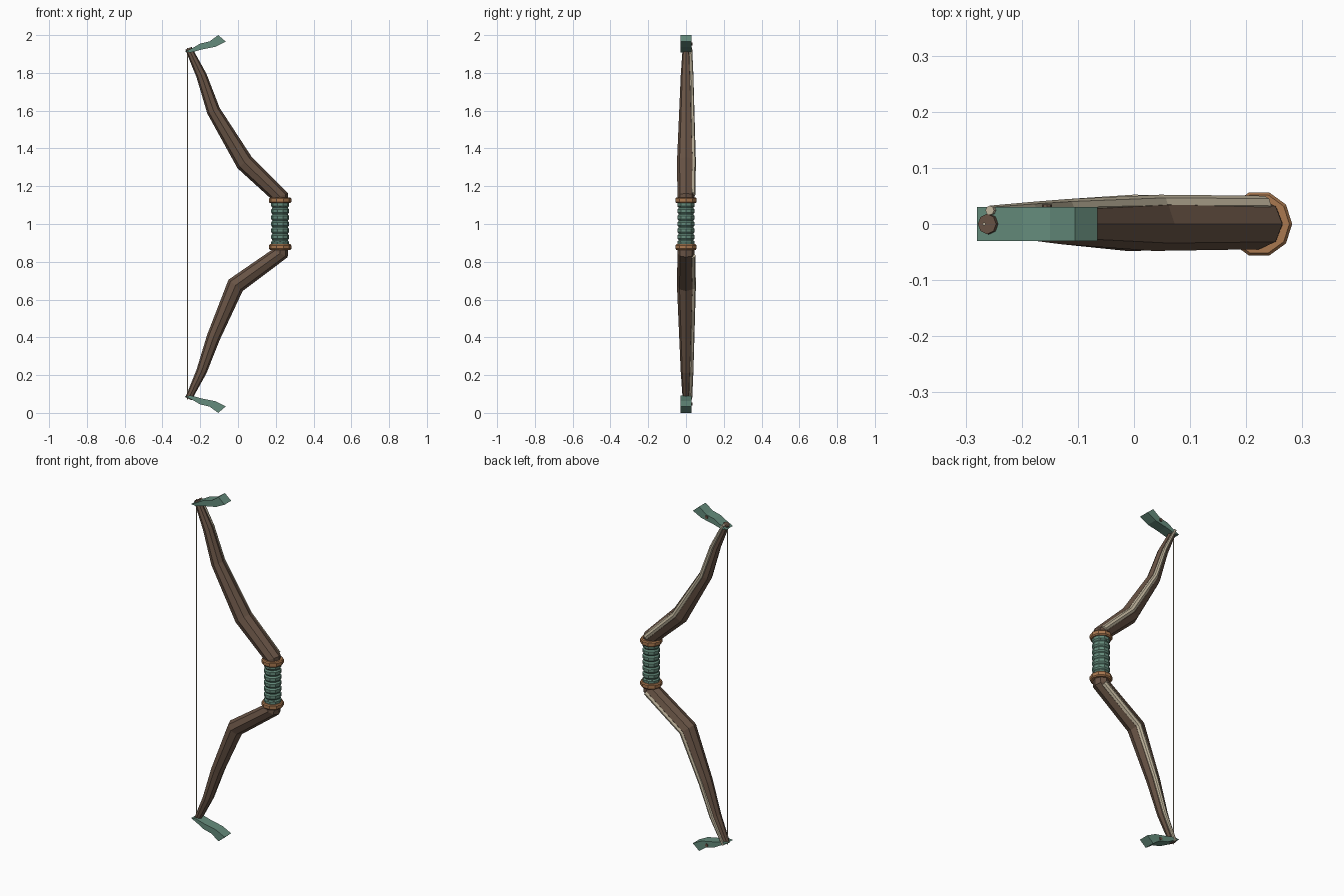
import bpy
import bmesh
import math
from mathutils import Vector

cube = bpy.data.objects.get("Cube")
if cube:
    bpy.data.objects.remove(cube, do_unlink=True)


def material(name, rgb):
    m = bpy.data.materials.new(name)
    m.use_nodes = True
    m.diffuse_color = (*rgb, 1)
    m.node_tree.nodes["Principled BSDF"].inputs["Base Color"].default_value = (*rgb, 1)
    return m


WOOD = material("dark wood", (0.14, 0.088, 0.06))
TEAL = material("teal wrap", (0.13, 0.26, 0.20))
BRONZE = material("bronze", (0.40, 0.19, 0.08))
CREAM = material("cream inlay", (0.55, 0.48, 0.35))


def finish(bm, name, mat):
    bmesh.ops.recalc_face_normals(bm, faces=bm.faces)
    mesh = bpy.data.meshes.new(name)
    bm.to_mesh(mesh)
    bm.free()
    mesh.materials.append(mat)
    ob = bpy.data.objects.new(name, mesh)
    bpy.context.collection.objects.link(ob)
    return ob


def tube(name, path, radii, sides, mat, shift=None):
    """Tapered tube along an x-z path; shift lists (outward, back) offsets per point."""
    pts = [Vector((x, 0, z)) for x, z in path]
    back = Vector((0, 1, 0))
    bm = bmesh.new()
    rings = []
    for i, p in enumerate(pts):
        before = (p - pts[i - 1]).normalized() if i else Vector()
        after = (pts[i + 1] - p).normalized() if i < len(pts) - 1 else Vector()
        t = (before + after).normalized()
        out = Vector((abs(t.z), 0, -t.x * math.copysign(1, t.z)))
        c = p.copy()
        if shift:
            c += out * shift[i][0] + back * shift[i][1]
        ring = []
        for k in range(sides):
            a = math.tau * k / sides
            ring.append(bm.verts.new(c + radii[i] * (out * math.cos(a) + back * math.sin(a))))
        rings.append(ring)
    for r0, r1 in zip(rings, rings[1:]):
        for k in range(sides):
            j = (k + 1) % sides
            bm.faces.new((r0[k], r0[j], r1[j], r1[k]))
    bm.faces.new(rings[0])
    bm.faces.new(rings[-1])
    return finish(bm, name, mat)


def plate(name, outline, half, mat):
    """Flat x-z outline extruded through y."""
    bm = bmesh.new()
    face = bm.faces.new([bm.verts.new((x, -half, z)) for x, z in outline])
    grown = bmesh.ops.extrude_face_region(bm, geom=[face])["geom"]
    verts = [v for v in grown if isinstance(v, bmesh.types.BMVert)]
    bmesh.ops.translate(bm, verts=verts, vec=(0, 2 * half, 0))
    return finish(bm, name, mat)


GRIP_X = 0.223

# Limbs with a raised inlay strip along the outer back edge
radii = [0.044, 0.045, 0.048, 0.036, 0.028, 0.018]
limbs = {
    "upper": [(GRIP_X, 1.09), (GRIP_X, 1.145), (0.035, 1.325), (-0.13, 1.6),
              (-0.193, 1.785), (-0.262, 1.93)],
    "lower": [(GRIP_X, 0.91), (GRIP_X, 0.845), (-0.013, 0.675), (-0.13, 0.4),
              (-0.193, 0.22), (-0.262, 0.075)],
}
for side, path in limbs.items():
    tube(side + "_limb", path, radii, 8, WOOD)
    inlay_radii = [0.1 * r + 0.25 * r + 0.002 for r in radii[1:]]
    shift = [(0.3 * r, 0.3 * r + 0.019) for r in radii[1:]]
    tube(side + "_inlay", path[1:], inlay_radii, 8, CREAM, shift)

# Grip wrapped in rounded bands
bands = 7
bottom, top = 0.88, 1.12
step = (top - bottom) / bands
grip_path, grip_radii = [], []
for b in range(bands):
    for f, r in ((0.02, 0.041), (0.25, 0.047), (0.75, 0.047), (0.98, 0.041)):
        grip_path.append((GRIP_X, bottom + (b + f) * step))
        grip_radii.append(r)
tube("grip_wrap", grip_path, grip_radii, 10, TEAL)

# Collars at the grip ends
for side, z in (("upper", 1.125), ("lower", 0.878)):
    path = [(GRIP_X, z + d) for d in (-0.015, -0.009, 0.009, 0.015)]
    tube(side + "_collar", path, [0.054, 0.059, 0.059, 0.054], 10, BRONZE)

# Tip fins, each with a peg on the back
fin = [(-0.28, 1.912), (-0.24, 1.932), (-0.2, 1.955), (-0.15, 1.967), (-0.105, 2.0),
       (-0.065, 1.966), (-0.12, 1.938), (-0.19, 1.924), (-0.25, 1.908)]
for side, flip in (("upper", False), ("lower", True)):
    plate(side + "_fin", [(x, 2 - z if flip else z) for x, z in fin], 0.03, TEAL)
    peg_z = 0.047 if flip else 1.953
    bm = bmesh.new()
    bmesh.ops.create_cone(bm, cap_ends=True, segments=8, radius1=0.009, radius2=0.009, depth=0.02)
    for v in bm.verts:
        v.co = (v.co.x - 0.155, v.co.z + 0.025, v.co.y + peg_z)
    finish(bm, side + "_peg", WOOD)

# Bowstring
tube("bowstring", [(-0.267, 0.07), (-0.267, 1.932)], [0.003, 0.003], 6, CREAM)
